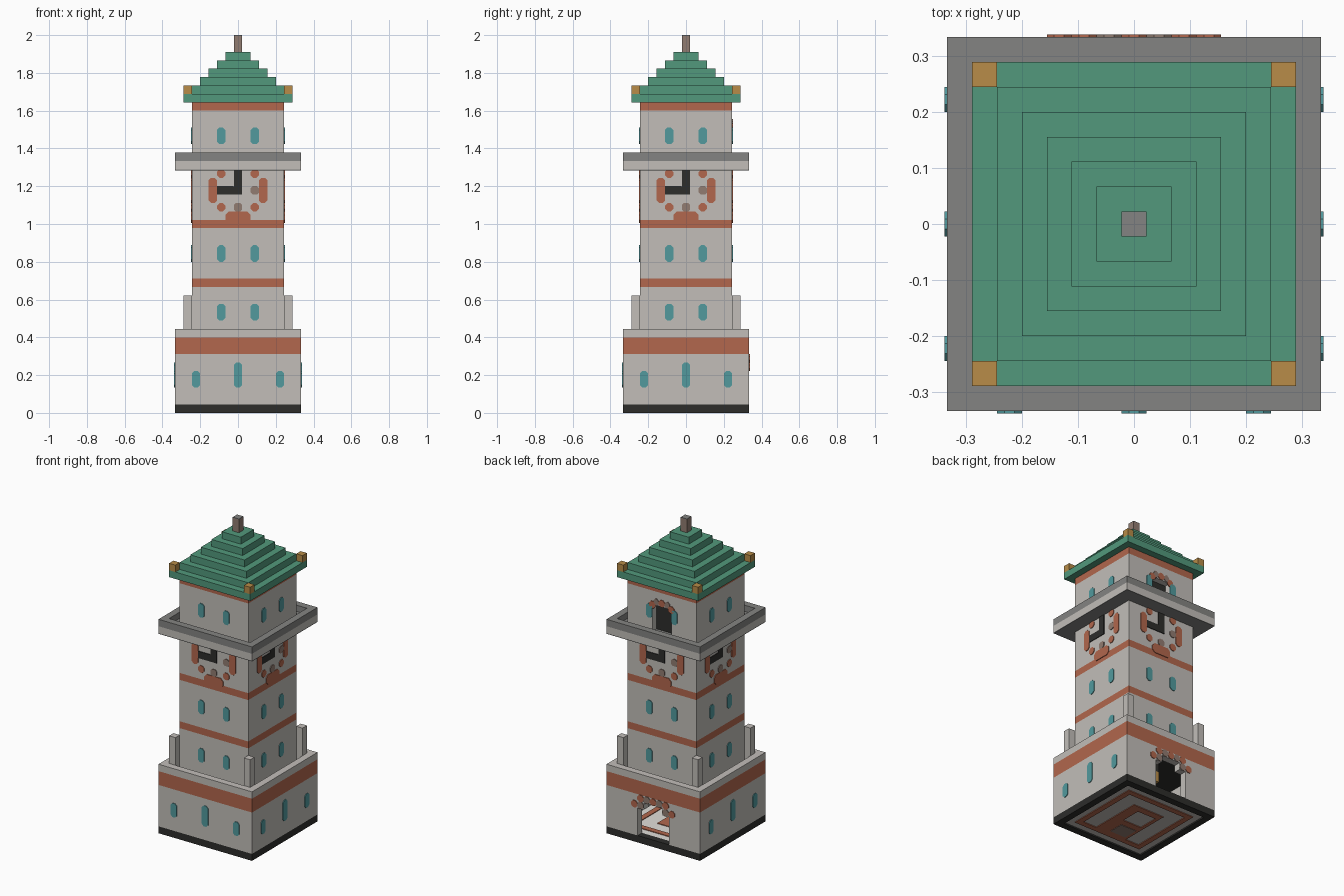
import bpy
import bmesh
from mathutils import Matrix, Vector
from math import pi

if "Cube" in bpy.data.objects:
    bpy.data.objects.remove(bpy.data.objects["Cube"])

U = 2 / 45          # size of one building block
BASE, EAVE, TOWER = 7.5, 6.5, 5.5   # half widths in blocks
THIN = 0.1          # plate thickness in blocks


def material(name, hex_code):
    def linear(c):
        return c / 12.92 if c <= 0.04045 else ((c + 0.055) / 1.055) ** 2.4
    rgb = [linear(int(hex_code[i:i + 2], 16) / 255) for i in (0, 2, 4)]
    m = bpy.data.materials.new(name)
    m.use_nodes = True
    m.diffuse_color = (*rgb, 1)
    m.node_tree.nodes["Principled BSDF"].inputs["Base Color"].default_value = (*rgb, 1)
    return m


stone = material("pale stone", "c2beb9")
brick = material("terracotta", "b2674d")
teal = material("teal glass", "529a9e")
black = material("charcoal", "2d2d2b")
green = material("roof green", "52997c")
gold = material("gold", "b88c48")
grey = material("grey stone", "848482")
brown = material("grey brown", "917c71")
white = material("floor white", "e2dfda")


def finish(name, mat, bm):
    bmesh.ops.recalc_face_normals(bm, faces=bm.faces)
    bmesh.ops.scale(bm, vec=(U, U, U), verts=bm.verts)
    mesh = bpy.data.meshes.new(name)
    bm.to_mesh(mesh)
    bm.free()
    mesh.materials.append(mat)
    obj = bpy.data.objects.new(name, mesh)
    bpy.context.collection.objects.link(obj)
    return obj


def boxes(name, mat, *bounds):
    """One object from boxes given as x0, x1, y0, y1, z0, z1."""
    bm = bmesh.new()
    for x0, x1, y0, y1, z0, z1 in bounds:
        mid = Matrix.Translation(((x0 + x1) / 2, (y0 + y1) / 2, (z0 + z1) / 2))
        size = Matrix.Diagonal((x1 - x0, y1 - y0, z1 - z0, 1))
        bmesh.ops.create_cube(bm, size=1, matrix=mid @ size)
    return finish(name, mat, bm)


def slab(name, mat, h, z0, z1):
    return boxes(name, mat, (-h, h, -h, h, z0, z1))


def ring(name, mat, h, z0, z1, t=1):
    i = h - t
    return boxes(name, mat, (-h, h, -h, -i, z0, z1), (-h, h, i, h, z0, z1),
                 (-h, -i, -i, i, z0, z1), (i, h, -i, i, z0, z1))


def plates(name, mat, half, shapes, sides=range(4), cut=0.3):
    """Thin chamfered plates (u0, u1, z0, z1) repeated on the chosen sides."""
    bm = bmesh.new()
    for k in sides:
        turn = Matrix.Rotation(k * pi / 2, 4, "Z")
        for a, b, lo, hi in shapes:
            outline = [(a + cut, lo), (b - cut, lo), (b, lo + cut), (b, hi - cut),
                       (b - cut, hi), (a + cut, hi), (a, hi - cut), (a, lo + cut)]
            face = bm.faces.new([bm.verts.new(turn @ Vector((u, -half, z)))
                                 for u, z in outline])
            new = bmesh.ops.extrude_face_region(bm, geom=[face])["geom"]
            bmesh.ops.translate(bm, vec=turn @ Vector((0, -THIN, 0)),
                                verts=[v for v in new if isinstance(v, bmesh.types.BMVert)])
    return finish(name, mat, bm)


# plinth and patterned floor
ring("plinth", black, BASE, 0, 1)
slab("floor_underside", stone, EAVE, 0.2, 0.6)
slab("floor_top", white, EAVE, 0.6, 1)
ring("floor_border_below", brick, TOWER, 0.1, 0.2, 0.8)
ring("floor_border_above", brick, TOWER, 1, 1.1, 0.8)
for name, z in (("below", 0.1), ("above", 1)):
    boxes("floor_path_" + name, brick,
          (-2.5, 2.5, -5, -1, z, z + THIN), (-2.5, 2.5, 2, 3, z, z + THIN),
          (1, 2.5, -1, 2, z, z + THIN), (-2.5, -2, -1, 2, z, z + THIN))
boxes("floor_spot", brown, (-2, 0.5, -4.2, -2, 0.04, 0.1))

# hollow base with a stepped doorway at the back
boxes("base_walls", stone,
      (-BASE, BASE, -BASE, -EAVE, 1, 7),
      (-BASE, -EAVE, -EAVE, EAVE, 1, 7), (EAVE, BASE, -EAVE, EAVE, 1, 7),
      (-BASE, -2.5, EAVE, BASE, 1, 7), (2.5, BASE, EAVE, BASE, 1, 7),
      (-2.5, 2.5, EAVE, BASE, 6, 7),
      (-2.5, -1.5, EAVE, BASE, 5, 6), (1.5, 2.5, EAVE, BASE, 5, 6))
slab("base_band", brick, BASE, 7, 9)
slab("base_ceiling", black, EAVE, 6.9, 7)
slab("terrace_floor", stone, EAVE, 9, 9.1)
ring("terrace_parapet", stone, BASE, 9, 10)
boxes("lantern", gold, (-0.5, 0.5, 3.5, 4.5, 4, 5.5))
boxes("lantern_hanger", black, (-0.5, 0.5, 3.5, 4.5, 5.5, 7))
plates("door_arch", brick, BASE,
       [(s - 0.5, s + 0.5, z, z + 1) for s, z in
        ((-3, 5), (3, 5), (-2, 6), (2, 6), (0, 6))], [2])
plates("door_arch_stones", brown, BASE,
       [(s - 0.5, s + 0.5, z, z + 1) for s, z in ((-2, 5), (2, 5), (-1, 6), (1, 6))], [2])

# corner posts on the terrace
corners = [(x, y) for x in (-6, 6) for y in (-6, 6)]
boxes("terrace_posts", stone,
      *[(x - 0.5, x + 0.5, y - 0.5, y + 0.5, 9, 14) for x, y in corners])

# tower shaft with bands
for name, mat, z0, z1 in (("shaft_lower", stone, 9, 15), ("band_lower", brick, 15, 16),
                          ("shaft_middle", stone, 16, 22), ("band_middle", brick, 22, 23),
                          ("clock_stage", stone, 23, 30), ("belfry_upper", stone, 34, 36),
                          ("band_top", brick, 36, 37)):
    slab(name, mat, TOWER, z0, z1)

# belfry with a recessed balcony door at the back
boxes("belfry_walls", stone, (-TOWER, TOWER, -TOWER, 4.5, 30, 34),
      (-TOWER, -1.5, 4.5, TOWER, 30, 34), (1.5, TOWER, 4.5, TOWER, 30, 34))
boxes("balcony_door", black, (-1.5, 1.5, 4.5, 4.6, 30, 34))
plates("balcony_door_arch", brick, TOWER,
       [(-2, -1, 33.5, 34.5), (1, 2, 33.5, 34.5), (-0.5, 0.5, 34, 35)], [2])
plates("balcony_door_stones", brown, TOWER,
       [(-1.3, -0.5, 34, 35), (0.5, 1.3, 34, 35)], [2])

# balcony
slab("balcony_slab", stone, BASE, 29, 30)
slab("balcony_underside", grey, BASE, 28.9, 29)
slab("balcony_floor", grey, EAVE, 30, 30.1)
ring("balcony_parapet", grey, BASE, 30, 31)

# windows
plates("base_side_windows", teal, BASE, [(-5.5, -4.5, 3, 5), (4.5, 5.5, 3, 5)], (0, 1, 3))
plates("base_tall_windows", teal, BASE, [(-0.5, 0.5, 3, 6)], (0, 1, 3))
plates("tower_windows", teal, TOWER,
       [(u - 0.5, u + 0.5, z, z + 2) for u in (-2, 2) for z in (11, 18, 32)])

# clock faces
plates("clock_ring", brick, TOWER,
       [(s * 3 - 0.5, s * 3 + 0.5, 25, 28) for s in (-1, 1)]
       + [(s * 2 - 0.5, s * 2 + 0.5, z, z + 1) for s in (-1, 1) for z in (24, 28)])
plates("clock_pedestal", brick, TOWER, [(-1.5, 1.5, 22.6, 24)], cut=0.4)
plates("clock_marks", brown, TOWER, [(-0.5, 0.5, 24, 25), (1.5, 2.5, 26, 27)], cut=0.25)
plates("clock_hands", black, TOWER, [(-0.5, 0.5, 26, 29), (-2.5, -0.5, 26, 27)], cut=0.01)

# stepped roof, corner ornaments and finial
for i, h in enumerate((EAVE, TOWER, 4.5, 3.5, 2.5, 1.5)):
    slab("roof_step_%d" % (i + 1), green, h, 37 + i, 38 + i)
boxes("roof_corners", gold,
      *[(x - 0.5, x + 0.5, y - 0.5, y + 0.5, 38, 39) for x, y in corners])
slab("finial", brown, 0.5, 43, 44.9)
slab("finial_cap", grey, 0.5, 44.9, 45)
